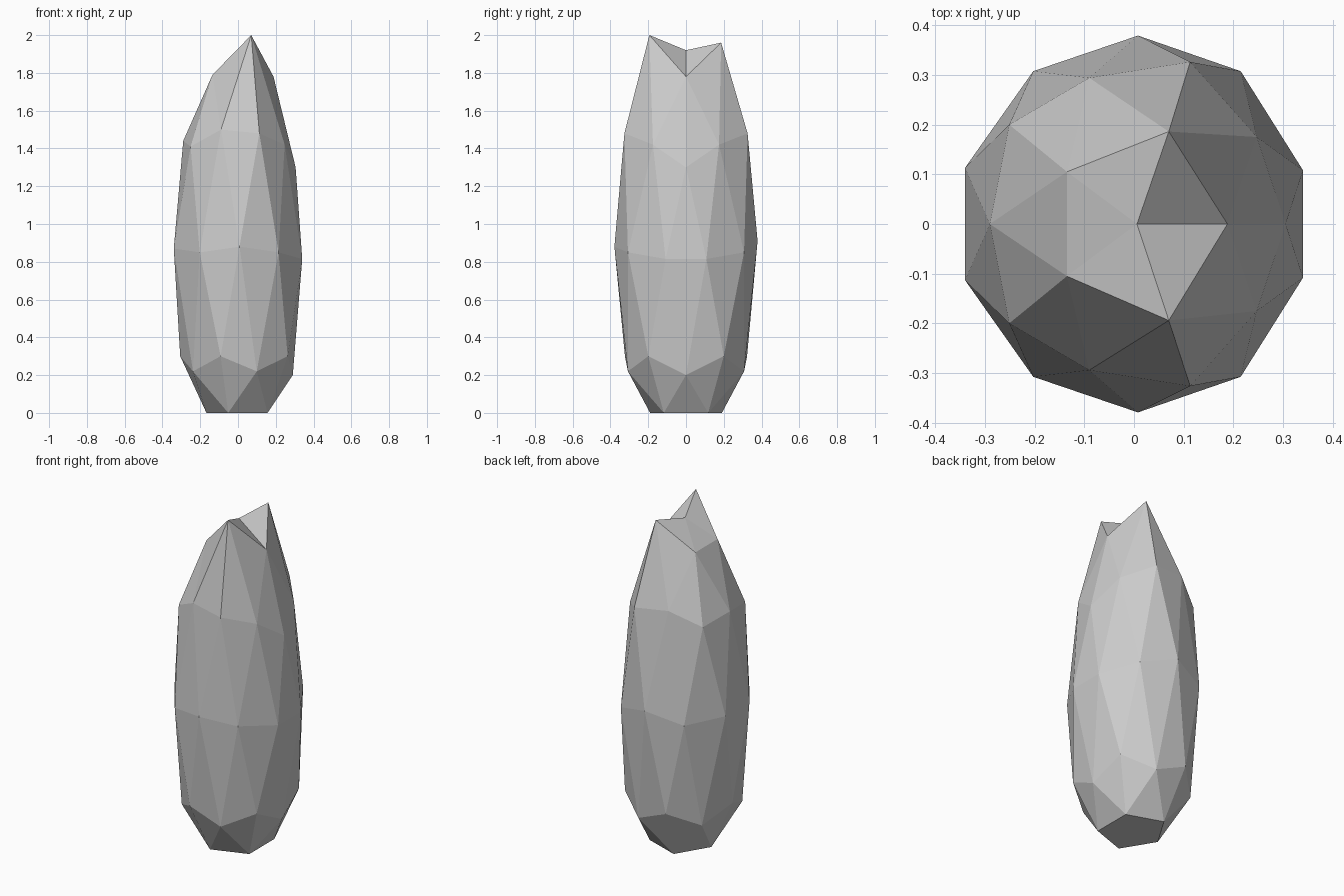
import bpy, bmesh
from mathutils import Vector

if "Cube" in bpy.data.objects:
    bpy.data.objects.remove(bpy.data.objects["Cube"])

bm = bmesh.new()
bmesh.ops.create_icosphere(bm, subdivisions=2, radius=1)
bm.verts.ensure_lookup_table()
unit = [v.co.copy() for v in bm.verts]

# Stretch the ball: each ring gets its own height, base flattened
levels = [(-1, 0), (-.851, 0), (-.526, .22), (-.447, .3), (0, .85),
          (.447, 1.41), (.526, 1.43), (.851, 1.78), (1, 1.92)]
for v in bm.verts:
    z = min(levels, key=lambda l: abs(l[0] - v.co.z))[1]
    v.co = (v.co.x * .355 + .006, v.co.y * .38, z)


def place(direction, pos):
    """Move the vertex that lay in a given direction on the ball."""
    d = Vector(direction).normalized()
    i = min(range(len(unit)), key=lambda k: (unit[k] - d).length)
    bm.verts[i].co = pos


# Irregular vertices along the centre line
place((.89, 0, .447), (.305, 0, 1.30))
place((-.85, 0, .526), (-.29, 0, 1.44))
place((.85, 0, -.526), (.29, 0, .20))
place((-.89, 0, -.447), (-.306, 0, .30))
place((.526, 0, .851), (.188, 0, 1.78))
place((-.526, 0, -.851), (-.167, 0, 0))

# Irregular vertices mirrored front to back
for s in (-1, 1):
    place((.276, s * .85, .447), (.113, s * .326, 1.48))
    place((-.263, s * .81, .526), (-.09, s * .294, 1.50))
    place((.69, s * .5, .526), (.247, s * .175, 1.42))
    place((-.425, s * .309, .851), (-.135, s * .105, 1.79))
    place((.951, s * .309, 0), (.34, s * .108, .815))
    place((-.951, s * .309, 0), (-.34, s * .113, .87))
    place((0, s, 0), (.008, s * .379, .895 + s * .015))

# Two torn tips at the open end
place((.1625, -.5, .851), (.07, -.194, 2.0))
place((.1625, .5, .851), (.07, .186, 1.96))

mesh = bpy.data.meshes.new("pod")
bm.to_mesh(mesh)
bm.free()
pod = bpy.data.objects.new("pod", mesh)
bpy.context.collection.objects.link(pod)
